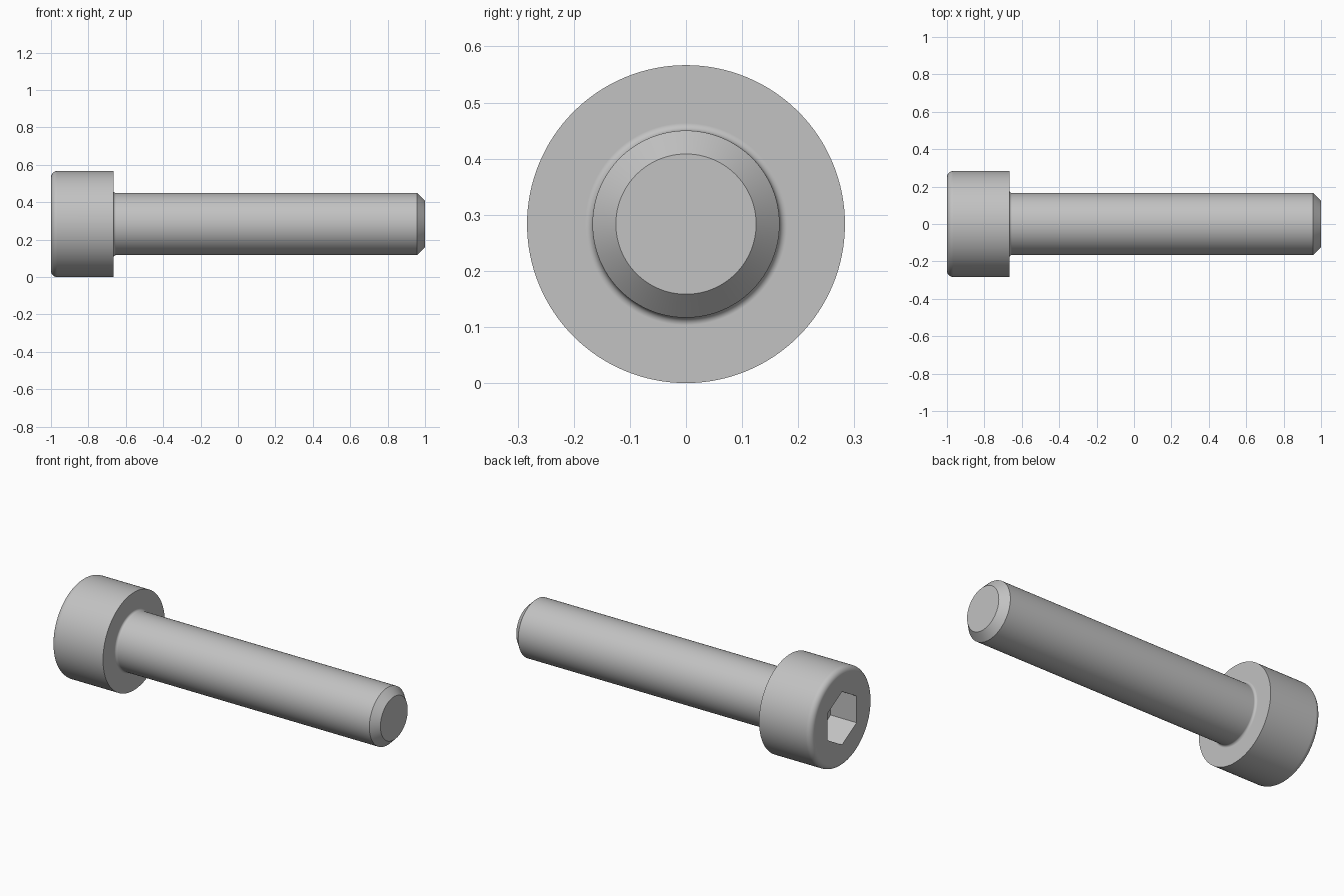
import bpy, bmesh, math
from mathutils import Matrix, Vector

cube = bpy.data.objects.get("Cube")
if cube:
    bpy.data.objects.remove(cube, do_unlink=True)

HEAD_R, SHANK_R, TIP_R = 0.2833, 0.1667, 0.125
HEAD_END = -0.6667
ROUND, FILLET = 0.033, 0.0133
SOCKET_R, SOCKET_DEPTH = 0.154, 0.167
SEGMENTS = 128

steel = bpy.data.materials.new("grey steel")
steel.use_nodes = True
colour = (0.54, 0.54, 0.54, 1)
steel.diffuse_color = colour
steel.node_tree.nodes["Principled BSDF"].inputs["Base Color"].default_value = colour


def make_object(name, bm):
    bmesh.ops.recalc_face_normals(bm, faces=bm.faces)
    mesh = bpy.data.meshes.new(name)
    bm.to_mesh(mesh)
    bm.free()
    mesh.materials.append(steel)
    obj = bpy.data.objects.new(name, mesh)
    bpy.context.collection.objects.link(obj)
    return obj


def arc(cx, cr, radius, start, end, steps=8):
    """Profile points (x, radius) along an arc, angles in degrees."""
    angles = [math.radians(start + (end - start) * i / steps) for i in range(steps + 1)]
    return [(cx + radius * math.cos(a), cr + radius * math.sin(a)) for a in angles]


# Head and shank: one profile turned about the x axis
profile = [(-1, 0)]
profile += arc(-1 + ROUND, HEAD_R - ROUND, ROUND, 180, 90)
profile += [(HEAD_END, HEAD_R)]
profile += arc(HEAD_END + FILLET, SHANK_R + FILLET, FILLET, 180, 270)
profile += [(1 - (SHANK_R - TIP_R), SHANK_R), (1, TIP_R), (1, 0)]

bm = bmesh.new()
verts = [bm.verts.new((x, 0, r)) for x, r in profile]
edges = [bm.edges.new(pair) for pair in zip(verts, verts[1:])]
bmesh.ops.spin(bm, geom=verts + edges, cent=(0, 0, 0), axis=(1, 0, 0),
               angle=math.tau, steps=SEGMENTS, use_merge=True)
bmesh.ops.remove_doubles(bm, verts=bm.verts, dist=1e-5)
# Join each end fan into one flat cap
for end in (-1, 1):
    hub = [v for v in bm.verts if (v.co - Vector((end, 0, 0))).length < 1e-4]
    bmesh.ops.dissolve_verts(bm, verts=hub)
bolt = make_object("socket_head_bolt", bm)
bolt.location.z = HEAD_R

# Hexagonal socket, corners pointing up and down
bm = bmesh.new()
bmesh.ops.create_cone(bm, cap_ends=True, segments=6, radius1=SOCKET_R, radius2=SOCKET_R,
                      depth=2 * SOCKET_DEPTH)
bmesh.ops.rotate(bm, verts=bm.verts, matrix=Matrix.Rotation(math.pi / 2, 3, 'Y'))
# Turn the hexagon if its corners lie along y
if max(v.co.z for v in bm.verts) < SOCKET_R - 0.005:
    bmesh.ops.rotate(bm, verts=bm.verts, matrix=Matrix.Rotation(math.pi / 6, 3, 'X'))
cutter = make_object("socket_cutter", bm)
cutter.location = (-1, 0, HEAD_R)
cutter.hide_render = True

cut = bolt.modifiers.new("hex socket", 'BOOLEAN')
cut.operation = 'DIFFERENCE'
cut.solver = 'EXACT'
cut.object = cutter
bpy.context.view_layer.objects.active = bolt
bolt.select_set(True)
cutter.select_set(False)
bpy.ops.object.modifier_apply(modifier=cut.name)
bpy.data.objects.remove(cutter, do_unlink=True)

# Smooth turned surfaces, crisp machined edges
bpy.ops.object.shade_smooth_by_angle(angle=math.radians(30))
weighted = bolt.modifiers.new("flat caps", 'WEIGHTED_NORMAL')
weighted.keep_sharp = True
